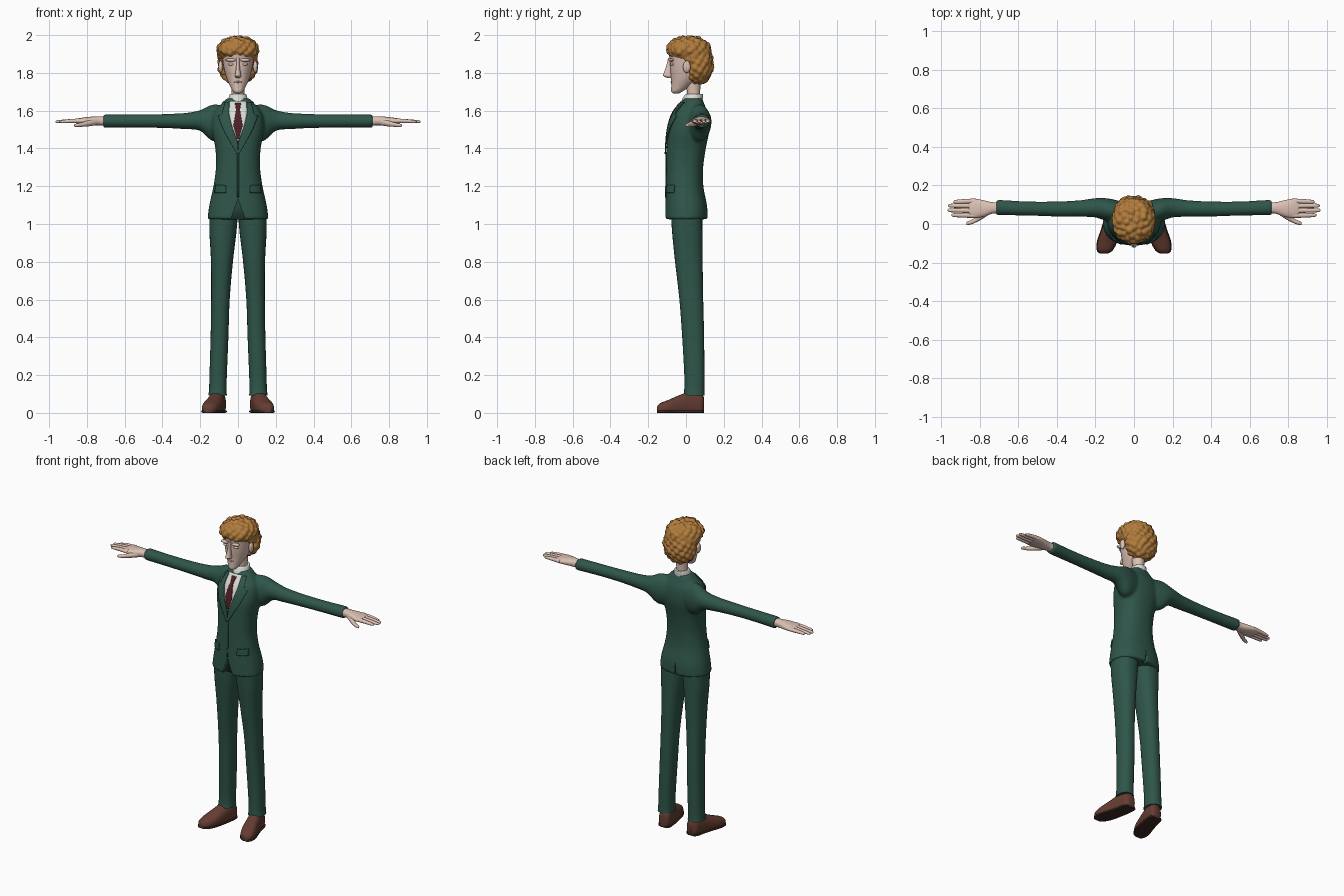
import bpy, bmesh, math, random
from mathutils import Matrix, Vector
from mathutils.bvhtree import BVHTree

if "Cube" in bpy.data.objects:
    bpy.data.objects.remove(bpy.data.objects["Cube"])

random.seed(4)


def material(name, col):
    m = bpy.data.materials.new(name)
    m.diffuse_color = (*col, 1)
    m.use_nodes = True
    m.node_tree.nodes["Principled BSDF"].inputs["Base Color"].default_value = m.diffuse_color
    return m


GREEN = material("suit green", (0.028, 0.092, 0.068))
SKIN = material("skin", (0.72, 0.53, 0.45))
HAIR = material("ginger hair", (0.44, 0.20, 0.045))
SHIRT = material("shirt white", (0.70, 0.70, 0.67))
TIE = material("tie maroon", (0.075, 0.014, 0.018))
SHOE = material("shoe brown", (0.13, 0.046, 0.032))
SOLE = material("sole dark brown", (0.045, 0.022, 0.017))


def finish(name, bm, mat, mirror=False):
    bmesh.ops.recalc_face_normals(bm, faces=bm.faces)
    me = bpy.data.meshes.new(name)
    bm.to_mesh(me)
    bm.free()
    me.materials.append(mat)
    ob = bpy.data.objects.new(name, me)
    bpy.context.collection.objects.link(ob)
    bpy.ops.object.select_all(action='DESELECT')
    ob.select_set(True)
    bpy.context.view_layer.objects.active = ob
    bpy.ops.object.shade_smooth_by_angle(angle=math.radians(45))
    if mirror:
        ob.modifiers.new("mirror", 'MIRROR')
    return ob


def catmull(rows, steps):
    out = []
    for i in range(len(rows) - 1):
        p = [rows[max(0, min(len(rows) - 1, i + k))] for k in (-1, 0, 1, 2)]
        for s in range(steps):
            t = s / steps
            out.append([0.5 * (2 * b + (c - a) * t + (2 * a - 5 * b + 4 * c - d) * t * t
                               + (3 * b - a - 3 * c + d) * t ** 3) for a, b, c, d in zip(*p)])
    return out + [list(rows[-1])]


# rings: (position along axis, centre a, centre b, radius a, radius b)
def loft(bm, rings, axis='z', n=28, power=2.0, steps=4, sx=1, floor=None):
    prev, e = None, 2 / power
    for t, a, b, ra, rb in catmull(rings, steps):
        ring = []
        for i in range(n):
            c, s = math.cos(2 * math.pi * i / n), math.sin(2 * math.pi * i / n)
            u = a + max(ra, 0.001) * math.copysign(abs(c) ** e, c)
            v = b + max(rb, 0.001) * math.copysign(abs(s) ** e, s)
            co = {'z': (u, v, t), 'x': (t, u, v), 'y': (u, t, v)}[axis]
            z = co[2] if floor is None else max(co[2], floor)
            ring.append(bm.verts.new((co[0] * sx, co[1], z)))
        if prev:
            for i in range(n):
                j = (i + 1) % n
                bm.faces.new((prev[i], prev[j], ring[j], ring[i]))
        else:
            bm.faces.new(ring)
        prev = ring
    bm.faces.new(prev)


def ball(bm, loc, rad, sub=3):
    bmesh.ops.create_icosphere(bm, subdivisions=sub, radius=1,
                               matrix=Matrix.Translation(loc) @ Matrix.Diagonal((*rad, 1)))


def blend(ob, voxel, iterations):
    r = ob.modifiers.new("blend", 'REMESH')
    r.mode, r.voxel_size, r.use_smooth_shade = 'VOXEL', voxel, True
    s = ob.modifiers.new("soften", 'SMOOTH')
    s.iterations = iterations


# Jacket: torso and sleeves blended together
bm = bmesh.new()
loft(bm, [(1.025, 0, .002, .162, .113), (1.10, 0, .001, .152, .110), (1.20, 0, -.007, .130, .099),
          (1.30, 0, -.007, .117, .098), (1.40, 0, .001, .120, .104), (1.50, 0, .015, .138, .109),
          (1.58, 0, .024, .130, .095), (1.63, 0, .031, .095, .068), (1.665, 0, .036, .060, .050)],
     power=2.3, n=40)
for s in (1, -1):
    loft(bm, [(.04, .06, 1.54, .05, .08), (.13, .072, 1.535, .060, .098), (.20, .084, 1.548, .050, .055),
              (.28, .080, 1.545, .043, .043), (.40, .078, 1.545, .039, .037),
              (.55, .080, 1.545, .037, .035), (.712, .086, 1.545, .040, .036)], axis='x', sx=s)
jacket = finish("jacket", bm, GREEN)
blend(jacket, 0.008, 5)


# Front opening and back vent cut into the hem
def wedge(name, half, top, y0, y1):
    bm = bmesh.new()
    ends = [[bm.verts.new(p) for p in ((-half, y, .99), (half, y, .99), (0, y, top))] for y in (y0, y1)]
    bm.faces.new(ends[0])
    bm.faces.new(ends[1])
    for i in range(3):
        j = (i + 1) % 3
        bm.faces.new((ends[0][i], ends[0][j], ends[1][j], ends[1][i]))
    ob = finish(name, bm, GREEN)
    ob.hide_render = True
    ob.display_type = 'WIRE'
    cut = jacket.modifiers.new(name, 'BOOLEAN')
    cut.operation, cut.object = 'DIFFERENCE', ob


wedge("front_hem_cutter", .05, 1.13, -.2, -.07)
wedge("back_vent_cutter", .012, 1.10, .085, .2)
tree = BVHTree.FromObject(jacket, bpy.context.evaluated_depsgraph_get())


# Thin cloth plate draped on the jacket front; rows: (z, left x, right x)
def patch(name, rows, mat, lift, mirror=False, cols=8):
    bm, prev, y = bmesh.new(), None, 0
    fine = []
    for a, b in zip(rows, rows[1:]):
        fine += [[p + (q - p) * k / 6 for p, q in zip(a, b)] for k in range(6)]
    y = -.09
    for z, x0, x1 in reversed(fine + [list(rows[-1])]):
        line = []
        for i in range(cols + 1):
            x = x0 + (x1 - x0) * i / cols
            hit = tree.ray_cast(Vector((x, -1, z)), Vector((0, 1, 0)))[0]
            y = hit.y if hit else y
            line.append(bm.verts.new((x, y - lift, z)))
        if prev:
            for i in range(cols):
                bm.faces.new((prev[i], prev[i + 1], line[i + 1], line[i]))
        prev = line
    ob = finish(name, bm, mat, mirror)
    sol = ob.modifiers.new("thickness", 'SOLIDIFY')
    sol.thickness, sol.offset = .006, 0
    return ob


patch("shirt_front", [(1.648, -.045, .045), (1.60, -.05, .05), (1.52, -.034, .034), (1.44, -.003, .003)],
      SHIRT, .002)
patch("necktie", [(1.638, -.016, .016), (1.605, -.010, .010), (1.52, -.024, .024), (1.45, -.006, .006)],
      TIE, .006)
patch("lapel", [(1.645, .045, .068), (1.58, .048, .085), (1.572, .046, .105), (1.50, .027, .078),
                (1.44, .004, .045), (1.37, -.001, .006)], GREEN, .006, True)
patch("pocket_flap", [(1.205, .065, .118), (1.165, .063, .122)], GREEN, .006, True)
patch("jacket_front_edge", [(1.38, -.004, .004), (1.14, -.004, .004)], GREEN, .001)

# Shirt collar
bm = bmesh.new()
loft(bm, [(1.60, 0, .028, .060, .062), (1.65, 0, .032, .054, .056), (1.685, 0, .042, .044, .048),
          (1.688, 0, .042, .036, .038)])
finish("shirt_collar", bm, SHIRT)

# Trouser legs
bm = bmesh.new()
loft(bm, [(.092, .108, .043, .049, .056), (.13, .107, .044, .046, .053), (.20, .105, .044, .046, .053),
          (.40, .098, .038, .047, .058), (.60, .093, .028, .049, .063), (.80, .085, .015, .058, .073),
          (.95, .080, .007, .071, .080), (1.06, .076, .003, .076, .083)], power=2.3)
finish("trouser_leg", bm, GREEN, True)

# Shoes with soles, toes turned outwards
shoe = [(.095, .100, .042, .022, .040), (.080, .101, .045, .037, .058), (.03, .108, .048, .042, .068),
        (-.03, .122, .038, .046, .058), (-.09, .139, .028, .049, .042), (-.135, .151, .022, .038, .030),
        (-.153, .156, .018, .018, .016)]
bm = bmesh.new()
loft(bm, shoe, axis='y', power=2.4, floor=.004)
finish("shoe", bm, SHOE, True)
bm = bmesh.new()
loft(bm, [(y, x, .007, r + .004, .007) for y, x, _, r, _ in shoe], axis='y', power=5)
finish("shoe_sole", bm, SOLE, True)

# Hands: palm, four fingers and thumb
bm = bmesh.new()
loft(bm, [(.69, .084, 1.545, .028, .024), (.735, .083, 1.546, .030, .024), (.78, .080, 1.546, .043, .022),
          (.83, .081, 1.545, .051, .017), (.855, .081, 1.544, .046, .012)], axis='x', power=2.3)
for y0, y1, tip in ((.044, .046, .945), (.069, .071, .966), (.094, .095, .962), (.119, .115, .935)):
    loft(bm, [(.82, y0, 1.546, .013, .013), (.88, y0 * .5 + y1 * .5, 1.545, .012, .011),
              (tip - .015, y1, 1.542, .010, .008), (tip - .003, y1, 1.541, .006, .005),
              (tip, y1, 1.541, .002, .002)], axis='x', n=12)
loft(bm, [(.745, .068, 1.542, .016, .018), (.79, .040, 1.533, .017, .016), (.835, .013, 1.525, .012, .011),
          (.862, .004, 1.522, .009, .008), (.868, .002, 1.522, .003, .003)], axis='x', n=14)
finish("hand", bm, SKIN, True)

# Head, neck and facial features
bm = bmesh.new()
loft(bm, [(1.60, 0, .040, .036, .036), (1.70, 0, .040, .034, .035), (1.79, 0, .035, .040, .045)])
loft(bm, [(1.692, 0, -.052, .014, .016), (1.702, 0, -.048, .027, .030), (1.73, 0, -.028, .042, .050),
          (1.77, 0, -.006, .060, .073), (1.82, 0, .006, .074, .090), (1.87, 0, .010, .082, .096),
          (1.93, 0, .010, .085, .102), (1.97, 0, .010, .050, .060)], power=2.1)
loft(bm, [(1.772, 0, -.085, .010, .012), (1.785, 0, -.096, .017, .026), (1.80, 0, -.095, .014, .023),
          (1.84, 0, -.086, .009, .018), (1.88, 0, -.082, .010, .013)], n=14)
for s in (1, -1):
    ball(bm, (s * .036, -.078, 1.868), (.030, .014, .009))
    ball(bm, (s * .035, -.072, 1.846), (.017, .011, .008))
    ball(bm, (s * .092, .004, 1.832), (.012, .020, .032))
ball(bm, (0, -.073, 1.752), (.022, .010, .005))
finish("head", bm, SKIN)

# Curly hair: two core masses covered in curls, blended
bm = bmesh.new()
cores = (((0, .015, 1.915), (.103, .110, .073), lambda p: p.z > 1.90 or p.y > .01),
         ((0, .060, 1.852), (.098, .076, .108), lambda p: p.y > .025))
for c, r, keep in cores:
    ball(bm, c, r)
    for i in range(110):
        w = 1 - 2 * (i + .5) / 110
        q, a = math.sqrt(1 - w * w), i * 2.39996
        p = Vector(c) + Vector((r[0] * q * math.cos(a), r[1] * q * math.sin(a), r[2] * w)) * .96
        if keep(p):
            k = random.uniform(.015, .022)
            ball(bm, p, (k, k, k), 2)
blend(finish("curly_hair", bm, HAIR), 0.006, 2)
